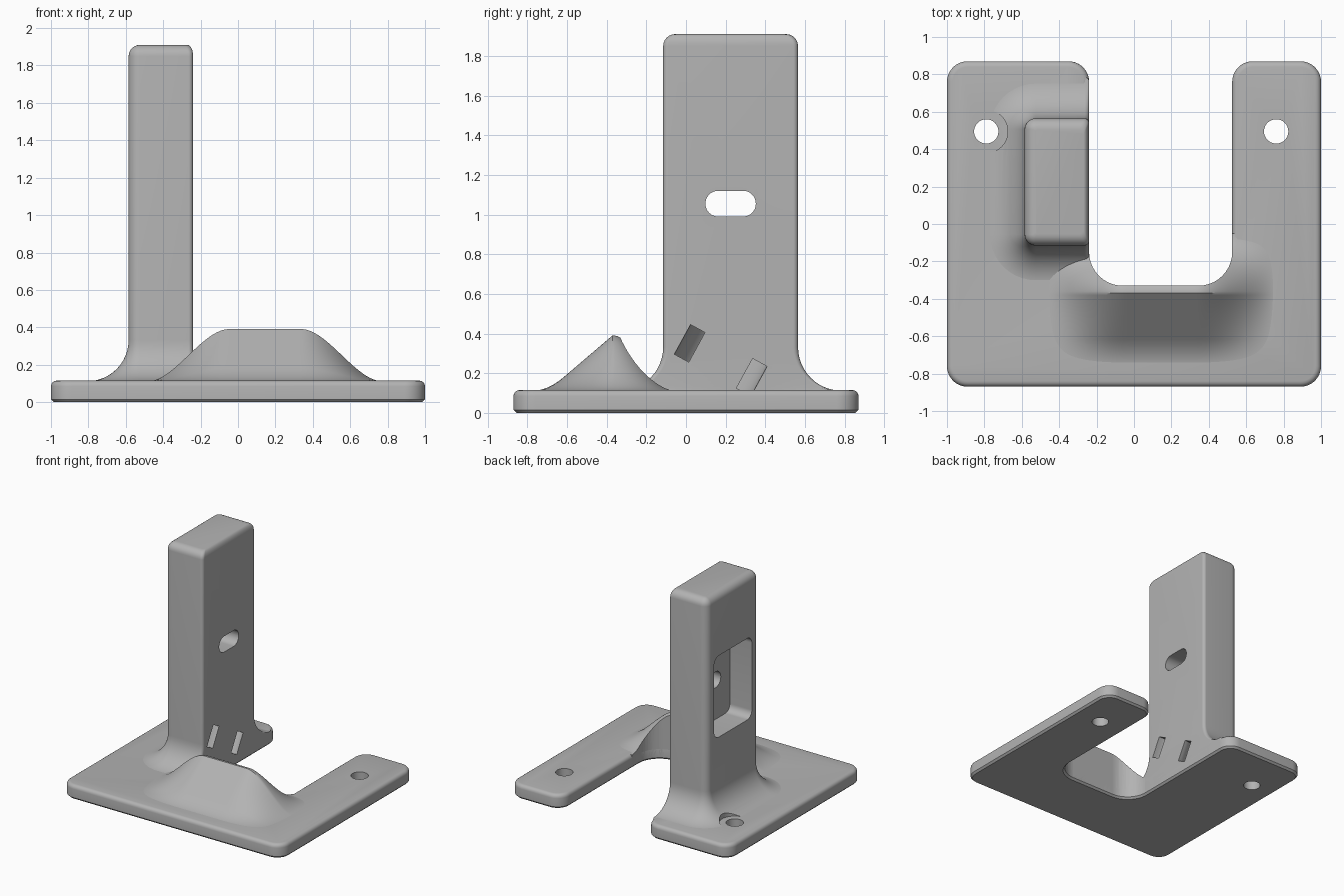
import bpy, bmesh
from math import sin, cos, pi
from mathutils import Vector

if "Cube" in bpy.data.objects:
    bpy.data.objects.remove(bpy.data.objects["Cube"], do_unlink=True)

GREY = (0.45, 0.45, 0.45, 1)
mat = bpy.data.materials.new("plain grey")
mat.use_nodes = True
mat.diffuse_color = GREY
mat.node_tree.nodes["Principled BSDF"].inputs["Base Color"].default_value = GREY

PLATE_TOP = 0.115
SLOT_L, SLOT_R, SLOT_END = -0.24, 0.525, -0.33


def rounded(corners, steps=10):
    """Outline of a right-angled polygon; every corner is (a, b, radius)."""
    out = []
    for i, (a, b, r) in enumerate(corners):
        p = Vector((a, b))
        u = (Vector(corners[i - 1][:2]) - p).normalized()
        v = (Vector(corners[(i + 1) % len(corners)][:2]) - p).normalized()
        c = p + r * (u + v)
        n = steps if r > 0 else 0
        out += [c - r * (v * cos(t) + u * sin(t))
                for t in (k * pi / 2 / max(n, 1) for k in range(n + 1))] if n else [p]
    return out


def rect(a0, b0, a1, b1, r):
    return rounded([(a0, b0, r), (a1, b0, r), (a1, b1, r), (a0, b1, r)])


def loft(name, rings, closed=False):
    """Skin a list of equal-length rings, capped unless it closes on itself."""
    bm = bmesh.new()
    vs = [[bm.verts.new(p) for p in ring] for ring in rings]
    n = len(rings[0])
    for i in range(len(vs) if closed else len(vs) - 1):
        a, b = vs[i], vs[(i + 1) % len(vs)]
        for k in range(n):
            bm.faces.new((a[k], a[(k + 1) % n], b[(k + 1) % n], b[k]))
    if not closed:
        bm.faces.new(vs[0])
        bm.faces.new(vs[-1])
    bmesh.ops.recalc_face_normals(bm, faces=bm.faces)
    me = bpy.data.meshes.new(name)
    bm.to_mesh(me)
    bm.free()
    me.materials.append(mat)
    ob = bpy.data.objects.new(name, me)
    bpy.context.collection.objects.link(ob)
    return ob


def prism_z(name, outline, z0, z1):
    return loft(name, [[(p.x, p.y, z) for p in outline] for z in (z0, z1)])


def prism_x(name, outline, x0, x1):
    return loft(name, [[(x, p.x, p.y) for p in outline] for x in (x0, x1)])


def disc(x, y, r, z0, z1):
    ring = [Vector((x + r * cos(k * pi / 24), y + r * sin(k * pi / 24))) for k in range(48)]
    return prism_z("round_cutter", ring, z0, z1)


def finish(ob, cutters):
    bpy.ops.object.select_all(action="DESELECT")
    ob.select_set(True)
    bpy.context.view_layer.objects.active = ob
    for c in cutters:
        m = ob.modifiers.new("cut", "BOOLEAN")
        m.operation, m.solver, m.object = "DIFFERENCE", "EXACT", c
        bpy.ops.object.modifier_apply(modifier=m.name)
    bpy.ops.object.shade_smooth_by_angle(angle=0.6)


# U-shaped base plate with rounded rim
c = 0.11
plate = prism_z("base_plate", rounded([
    (-1, -0.87, c), (1, -0.87, c), (1, 0.87, c), (SLOT_R, 0.87, c),
    (SLOT_R, SLOT_END, 0.18), (SLOT_L, SLOT_END, 0.18), (SLOT_L, 0.87, c), (-1, 0.87, c)]),
    0, PLATE_TOP)
bm = bmesh.new()
bm.from_mesh(plate.data)
for z, width, seg in ((PLATE_TOP, 0.03, 4), (0, 0.015, 1)):
    rim = [e for e in bm.edges if all(abs(v.co.z - z) < 1e-5 for v in e.verts)]
    bmesh.ops.bevel(bm, geom=rim, offset=width, segments=seg, profile=0.5, affect="EDGES")
bm.to_mesh(plate.data)
bm.free()


# Ridge swelling out of the plate around the closed end of the slot
def ease(t):
    t = min(max(t, 0), 1)
    return 1 - t * t * (3 - 2 * t)


def ridge_y(y):
    if y > -0.37:
        return ease((y + 0.37) / 0.32)
    d = -0.37 - y
    return 1 - 3.05 * d if d < 0.24 else 0.268 * max(0, 1 - (d - 0.24) / 0.17) ** 2


def ridge_section(x):
    side = ease((abs(x - 0.145) - 0.19) / 0.44)
    ys = [-0.78 + 0.73 * k / 73 for k in range(74)]
    top = [(x, y, 0.111 + 0.28 * side * ridge_y(y)) for y in ys]
    return top + [(x, ys[-1], 0.03), (x, ys[0], 0.03)]


ridge = loft("ridge", [ridge_section(-0.49 + 1.27 * k / 70) for k in range(71)])
slot_cutter = prism_z("slot_cutter", rounded([
    (SLOT_L, SLOT_END, 0.18), (SLOT_R, SLOT_END, 0.18), (SLOT_R, 1, 0), (SLOT_L, 1, 0)]), -1, 1)


# Upright column with a flared foot on three sides and a rounded top
def column_ring(grow, z):
    r, edge = 0.06 + max(grow, -0.05), 0.025
    x0, x1 = -0.585 - grow, SLOT_L + min(grow, 0) * 0.5
    y0, y1 = -0.115 - grow, 0.565 + grow
    return [(p.x, p.y, z) for p in rounded(
        [(x0, y0, r), (x1, y0, edge), (x1, y1, edge), (x0, y1, r)])]


FLARE, ROUND, TOP = 0.22, 0.06, 1.91
rings = [column_ring(FLARE, 0.03)]
for k in range(13):
    a = k * pi / 24
    rings.append(column_ring(FLARE * (1 - sin(a)), 0.112 + FLARE * (1 - cos(a))))
for k in range(7):
    a = k * pi / 12
    rings.append(column_ring(-ROUND * (1 - cos(a)), TOP - ROUND * (1 - sin(a))))
column = loft("column", rings)

# Cutters: screw holes, head clearance, back pocket, oblong hole, curved tie channel
holes = [disc(x, 0.495, 0.065, -0.5, 0.5) for x in (-0.79, 0.76)]
clearance = disc(-0.79, 0.495, 0.115, PLATE_TOP - 0.001, 0.6)
pocket = prism_x("pocket_cutter", rect(-0.02, 0.73, 0.47, 1.4, 0.06), -0.8, -0.385)
oblong = prism_x("oblong_cutter", rect(0.098, 0.99, 0.352, 1.12, 0.0645), -0.5, 0)

mid = Vector((SLOT_L, 0.175, 0.265))
across = Vector((0, 0.877, -0.48)).normalized()
axis = Vector((0, 0.48, 0.877)).normalized()
inward = Vector((-1, 0, 0))
channel = loft("tie_channel_cutter", [
    [mid + r * (cos(a) * across + sin(a) * inward) + h * axis
     for r, h in ((0.137, -0.085), (0.22, -0.085), (0.22, 0.085), (0.137, 0.085))]
    for a in (k * pi / 24 for k in range(48))], closed=True)

finish(plate, holes + [channel])
finish(ridge, [slot_cutter])
finish(column, [holes[0], clearance, pocket, oblong, channel])
for cutter in holes + [clearance, pocket, oblong, channel, slot_cutter]:
    bpy.data.objects.remove(cutter, do_unlink=True)
